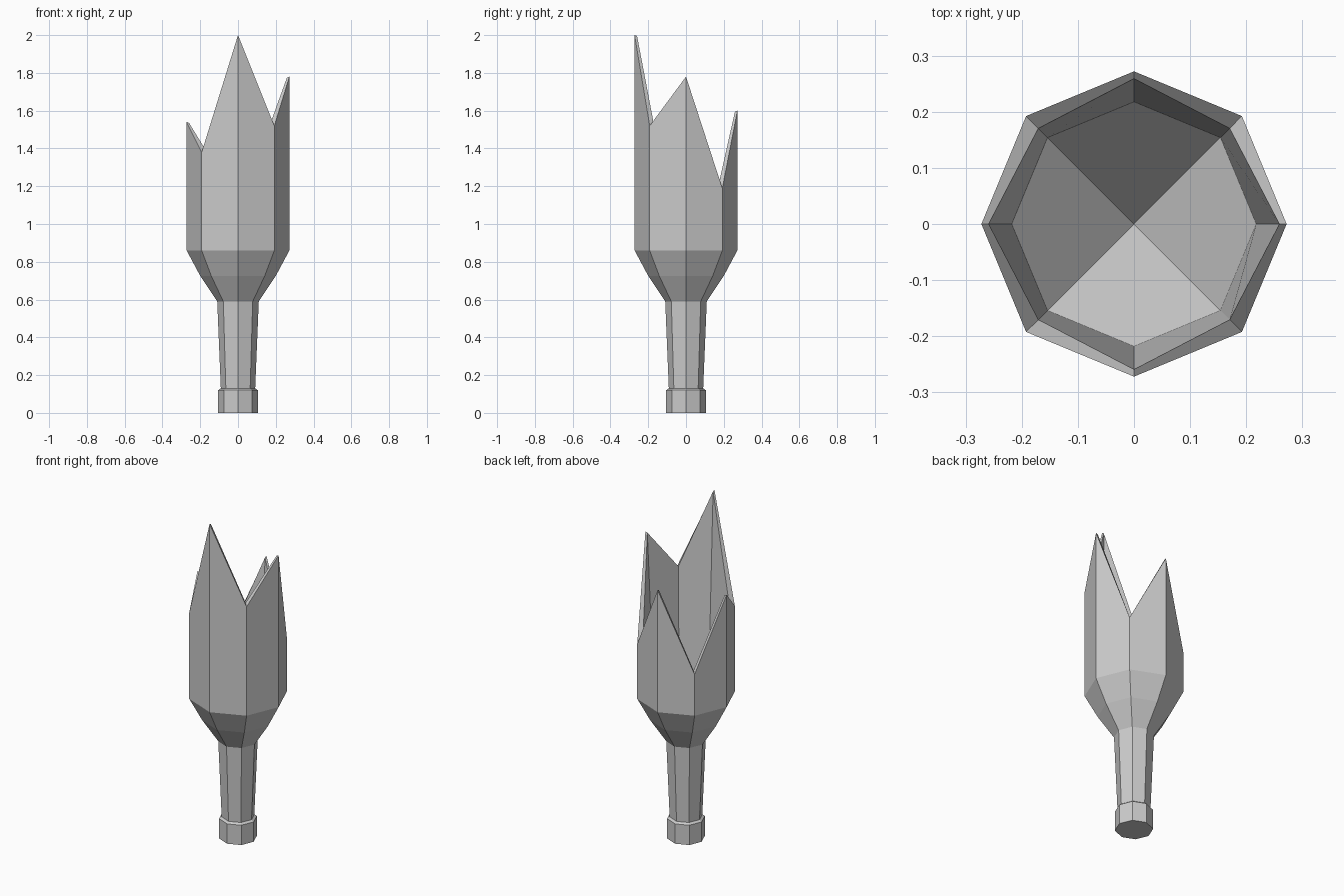
import bpy
import bmesh
from math import cos, sin, pi

if "Cube" in bpy.data.objects:
    bpy.data.objects.remove(bpy.data.objects["Cube"])

SIDES = 8
# Height of the jagged edge at each corner, counter-clockwise from +x
RIM = [1.78, 1.19, 1.60, 1.11, 1.54, 1.38, 2.00, 1.52]
# Outer profile (radius, z) from mouth to top of shoulder
PROFILE = [(0.105, 0.0), (0.105, 0.12), (0.091, 0.13),
           (0.11, 0.59), (0.2, 0.725), (0.272, 0.86)]


def ring(bm, radii, heights):
    return [bm.verts.new((r * cos(2 * pi * i / SIDES), r * sin(2 * pi * i / SIDES), z))
            for i, (r, z) in enumerate(zip(radii, heights))]


def bridge(bm, a, b):
    for i in range(SIDES):
        j = (i + 1) % SIDES
        bm.faces.new((a[i], a[j], b[j], b[i]))


bm = bmesh.new()

# Outside: mouth, neck, shoulder and jagged body
rings = [ring(bm, [r] * SIDES, [z] * SIDES) for r, z in PROFILE]
rings.append(ring(bm, [0.272] * SIDES, RIM))
# Broken edge: thin at the points, thicker in the notches
rings.append(ring(bm, [0.259, 0.241] * 4, [z - 0.005 + 0.015 * (i % 2) for i, z in enumerate(RIM)]))
# Inside wall tapering to the hollow's lower edge
rings.append(ring(bm, [0.218] * SIDES, [0.88, 0.81] * 4))
for a, b in zip(rings, rings[1:]):
    bridge(bm, a, b)

# Closed mouth end and four-sided hollow inside
bm.faces.new(rings[0][::-1])
apex = bm.verts.new((0, 0, 0.62))
low = rings[-1]
for i in range(0, SIDES, 2):
    bm.faces.new((low[i - 1], low[i], low[(i + 1) % SIDES], apex))

bmesh.ops.recalc_face_normals(bm, faces=bm.faces)
mesh = bpy.data.meshes.new("broken_bottle")
bm.to_mesh(mesh)
bm.free()
bottle = bpy.data.objects.new("broken_bottle", mesh)
bpy.context.collection.objects.link(bottle)
